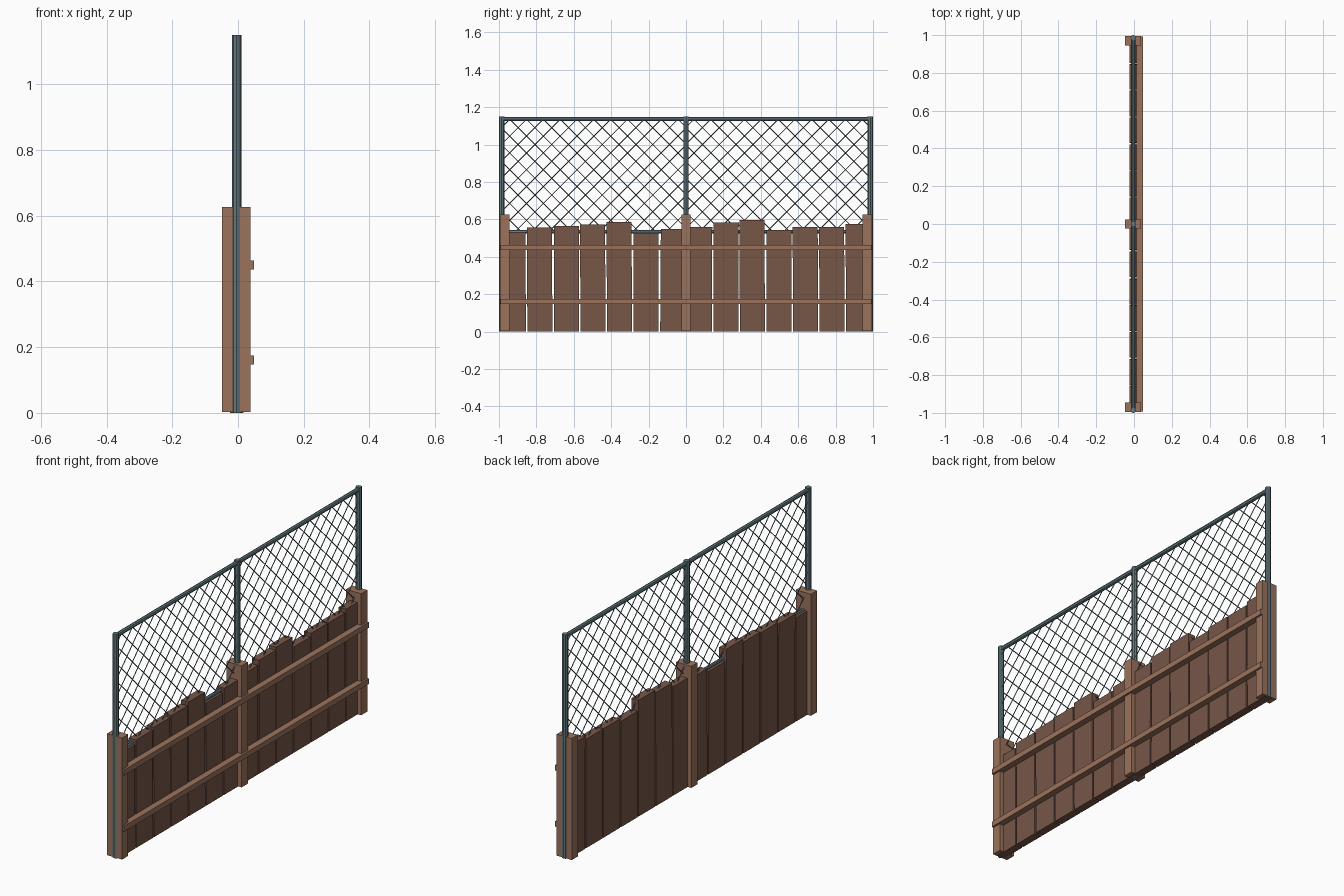
import bpy, bmesh, random
from mathutils import Vector, Matrix

random.seed(4)
if "Cube" in bpy.data.objects:
    bpy.data.objects.remove(bpy.data.objects["Cube"])


def material(name, rgb):
    m = bpy.data.materials.new(name)
    m.use_nodes = True
    m.diffuse_color = (*rgb, 1)
    m.node_tree.nodes["Principled BSDF"].inputs["Base Color"].default_value = (*rgb, 1)
    return m


post_wood = material("light brown wood", (0.33, 0.17, 0.107))
plank_wood = material("dark brown wood", (0.185, 0.093, 0.064))
metal = material("blue grey metal", (0.125, 0.19, 0.21))


def finish(name, bm, mat):
    bmesh.ops.recalc_face_normals(bm, faces=bm.faces)
    mesh = bpy.data.meshes.new(name)
    bm.to_mesh(mesh)
    bm.free()
    mesh.materials.append(mat)
    obj = bpy.data.objects.new(name, mesh)
    bpy.context.collection.objects.link(obj)
    return obj


def box(name, lo, hi, mat, lean=0.0):
    """Box between two corners; lean shifts its top along y."""
    lo, hi = Vector(lo), Vector(hi)
    bm = bmesh.new()
    bmesh.ops.create_cube(bm, size=1)
    for v in bm.verts:
        up = v.co.z > 0
        v.co = Vector([(a + b) / 2 + c * (b - a) for a, b, c in zip(lo, hi, v.co)])
        if up:
            v.co.y += lean
    return finish(name, bm, mat)


def add_rod(bm, a, b, radius, sides=8):
    a, b = Vector(a), Vector(b)
    d = b - a
    turn = d.to_track_quat('Z', 'Y').to_matrix().to_4x4()
    bmesh.ops.create_cone(bm, cap_ends=True, segments=sides, radius1=radius,
                          radius2=radius, depth=d.length,
                          matrix=Matrix.Translation((a + b) / 2) @ turn)


def rod(name, a, b, radius):
    bm = bmesh.new()
    add_rod(bm, a, b, radius)
    return finish(name, bm, metal)


# Wooden posts
for name, y0, y1 in (("front_post", -0.995, -0.945), ("middle_post", -0.025, 0.025),
                     ("back_post", 0.945, 0.995)):
    box(name, (-0.048, y0, 0.002), (0.038, y1, 0.626), post_wood)

# Wooden cross rails
for name, z in (("lower_rail", 0.161), ("upper_rail", 0.45)):
    box(name, (0.014, -0.993, z - 0.014), (0.048, 0.993, z + 0.014), post_wood)

# Uneven planks
tops = [0.533, 0.555, 0.565, 0.571, 0.587, 0.528, 0.547,
        0.56, 0.583, 0.597, 0.544, 0.56, 0.56, 0.576]
pitch = 0.142
for i, top in enumerate(tops):
    y = (i - 6.5) * pitch
    box(f"plank_{i + 1}", (-0.025, y - 0.067, 0), (0.016, y + 0.067, top),
        plank_wood, random.uniform(-0.004, 0.004))

# Metal poles and horizontal tubes
X = -0.004
for name, y in (("front_pole", -0.986), ("middle_pole", 0), ("back_pole", 0.986)):
    rod(name, (X, y, 0), (X, y, 1.15), 0.0145)
rod("top_tube", (X, -0.986, 1.137), (X, 0.986, 1.137), 0.011)
rod("bottom_tube", (X, -0.986, 0.533), (X, 0.986, 0.533), 0.009)

# Diagonal wire netting, clipped to each panel
low, high, step = 0.533, 1.137, 0.09
for name, y0, y1 in (("front_netting", -0.986, 0), ("back_netting", 0, 0.986)):
    bm = bmesh.new()
    height, width = high - low, y1 - y0
    for slope in (1, -1):
        start = -height + step / 2
        while start < width:
            s, e = max(0, -start), min(height, width - start)
            if e - s > 0.01:
                ends = []
                for t in (s, e):
                    across = start + t
                    y = y0 + across if slope > 0 else y1 - across
                    ends.append((X + slope * 0.003, y, low + t))
                add_rod(bm, *ends, 0.0026, 4)
            start += step
    finish(name, bm, metal)
